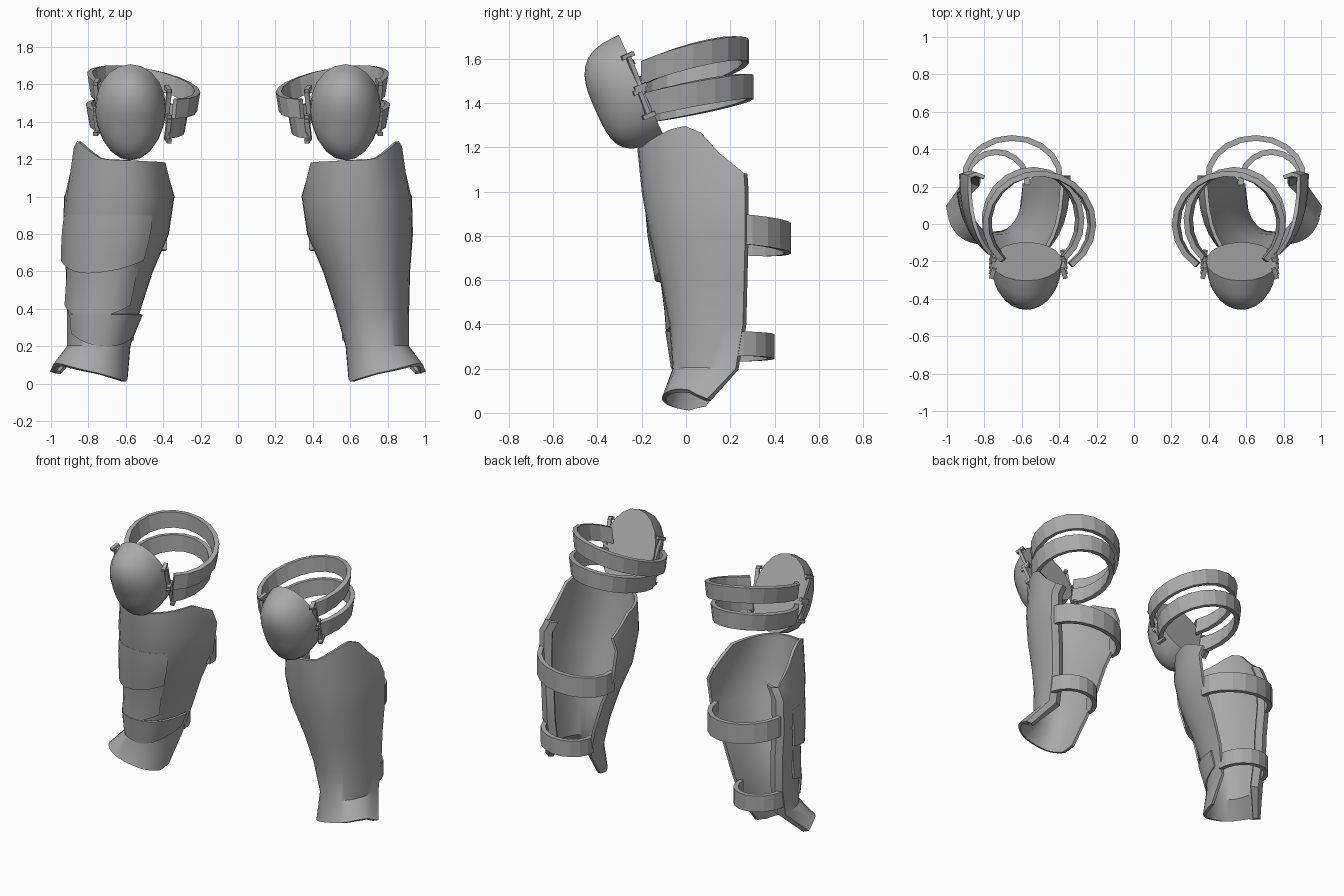
import bpy, bmesh, math
from mathutils import Vector

if "Cube" in bpy.data.objects:
    bpy.data.objects.remove(bpy.data.objects["Cube"])

grey = bpy.data.materials.new("steel_grey")
grey.diffuse_color = (0.4, 0.4, 0.4, 1)
grey.use_nodes = True
grey.node_tree.nodes["Principled BSDF"].inputs["Base Color"].default_value = grey.diffuse_color


def shell(name, rows, thick, side, angle=35, solid=False):
    """Sheet through rows of points, mirrored by side; thickened or closed."""
    n = len(rows[0])
    verts = [(p[0] * side, p[1], p[2]) for r in rows for p in r]
    faces = []
    for i in range(len(rows) - 1):
        for j in range(n if solid else n - 1):
            k = (j + 1) % n
            faces.append((i * n + j, i * n + k, (i + 1) * n + k, (i + 1) * n + j))
    if solid:  # cap the first and last rings
        faces.append(tuple(reversed(range(n))))
        faces.append(tuple((len(rows) - 1) * n + j for j in range(n)))
    me = bpy.data.meshes.new(name)
    me.from_pydata(verts, [], faces)
    me.materials.append(grey)
    if solid:
        bm = bmesh.new()
        bm.from_mesh(me)
        bmesh.ops.recalc_face_normals(bm, faces=bm.faces)
        bm.to_mesh(me)
        bm.free()
    ob = bpy.data.objects.new(name, me)
    bpy.context.collection.objects.link(ob)
    bpy.ops.object.select_all(action='DESELECT')
    ob.select_set(True)
    bpy.context.view_layer.objects.active = ob
    if not solid:
        m = ob.modifiers.new("thickness", 'SOLIDIFY')
        m.thickness, m.offset, m.use_even_offset = thick, 0, True
        bpy.ops.object.convert(target='MESH')
    bpy.ops.object.shade_smooth_by_angle(angle=math.radians(angle))
    return ob


def lerp_pairs(pairs, t):
    for (a, u), (b, v) in zip(pairs, pairs[1:]):
        if t <= b:
            return u + (v - u) * (t - a) / (b - a)
    return pairs[-1][1]


# Shin sections: z, inner x, outer x, front y, back y
SHIN = [(0.05, .60, .99, -.10, .09), (0.20, .585, .905, -.05, .215),
        (0.40, .53, .905, -.065, .25), (0.60, .465, .91, -.105, .255),
        (0.80, .38, .925, -.155, .26), (1.00, .35, .92, -.19, .26),
        (1.20, .385, .88, -.21, .255)]
# Rim heights running inner back -> front -> outer back
TOP = [(0, 1.08), (.1, 1.18), (.6, 1.20), (.82, 1.30), (.88, 1.28), (1, 1.08)]
BOTTOM = [(0, .03), (.12, .01), (.3, .03), (.6, .08), (.75, .10), (.88, .10), (1, .06)]
N = 18


def section(z):
    for a, b in zip(SHIN, SHIN[1:]):
        if z <= b[0] or b is SHIN[-1]:
            f = min(max((z - a[0]) / (b[0] - a[0]), 0), 1)
            return [p + (q - p) * f for p, q in zip(a, b)][1:]


def shin_point(z, t, out=0.0):
    xi, xo, yf, yb = section(z)
    xi, xo, yf = xi - out, xo + out, yf - out
    a = math.pi * t
    c, s = math.cos(a), math.sin(a)
    x = (xi + xo) / 2 - (xo - xi) / 2 * math.copysign(abs(c) ** .85, c)
    return [x, yb - (yb - yf) * max(s, 0) ** .85, z]


def shin_guard(side):
    rows = []
    for k, (z, *_) in enumerate(SHIN):
        row = []
        for j in range(N + 1):
            p = shin_point(z, j / N)
            if k == 0:
                p[2] = lerp_pairs(BOTTOM, j / N)
            if k == len(SHIN) - 1:
                p[2] = lerp_pairs(TOP, j / N)
            row.append(p)
        # rolled lip along the outer back edge
        x, y, zz = row[-1]
        w = .04 if k == 0 else .08
        row += [[x - w * .45, y + .012, zz], [x - w, y - .005, zz]]
        rows.append(row)
    shell("shin_guard", rows, .02, side)


def wrap_plate(name, side, top, low, t0, t1, out_top, out_low):
    """Layered plate lying over the shin with a pointed lower edge."""
    rows = []
    for k in range(4):
        f, row = k / 3, []
        for j in range(13):
            t = t0 + (t1 - t0) * j / 12
            dip = .07 * math.sin(math.pi * j / 12)
            z = top + (low - dip - top) * f
            row.append(shin_point(z, t, out_top + (out_low - out_top) * f))
        rows.append(row)
    shell(name, rows, .012, side)


def band(name, side, c, r, a0, a1, n, zfun, h, taper=0.0, thick=.03):
    """Curved strap following an ellipse arc; zfun gives its centre height."""
    rows = []
    for s in (-1, 1):
        row = []
        for j in range(n + 1):
            a = math.radians(a0 + (a1 - a0) * j / n)
            k = 1 + taper * s
            x, y = c[0] + r[0] * k * math.cos(a), c[1] + r[1] * math.sin(a)
            row.append((x, y, zfun(x, y) + s * h / 2))
        rows.append(row)
    shell(name, rows, thick, side, 15)


def knee_cap(side):
    """Solid boxy dome on a tilted oval back."""
    c = Vector((.575, -.20, 1.475))
    u, v = Vector((1, 0, 0)), Vector((0, -.406, .914))
    n = Vector((0, -.914, -.406))
    rows = []
    for k in range(9):
        r = math.sin(math.pi / 2 * (1 - k / 8.5))
        row = []
        for j in range(20):
            a = 2 * math.pi * j / 20
            s = math.sin(a)
            e = 2.2 + (.7 if s > 0 else 1.5) * s * s
            d = .235 * (1 - r ** e) ** (1 / e)
            row.append(c + u * .19 * r * math.cos(a) + v * .255 * r * s + n * d)
        rows.append(row)
    shell("knee_cap", rows, 0, side, 60, solid=True)


def clip(side, x, y, z, h, lean):
    """Small upright clip with a flange at each end."""
    for dz, w, hh in ((0, .02, h), (h / 2, .06, .02), (-h / 2, .06, .02)):
        bpy.ops.mesh.primitive_cube_add(
            size=1, location=(side * x, y - dz * .4, z + dz),
            rotation=(math.radians(22), 0, side * lean))
        ob = bpy.context.object
        ob.name = "strap_clip"
        ob.scale = (.025, w, hh)
        ob.data.materials.append(grey)


for side in (1, -1):
    shin_guard(side)
    knee_cap(side)
    # Knee straps, tilted up to the back and outwards
    band("upper_knee_strap", side, (.505, 0), (.28, .27), -46, 234, 16,
         lambda x, y: 1.56 + .28 * y + .17 * (x - .51), .105, .03)
    band("lower_knee_strap", side, (.54, .02), (.25, .27), -46, 229, 16,
         lambda x, y: 1.415 + .2 * y + .08 * (x - .54), .11, .04)
    # Calf straps across the open back
    band("upper_calf_strap", side, (.65, .25), (.255, .21), -6, 184, 10,
         lambda x, y: .805 + .10 * (x - .645) - .08 * (y - .25), .135)
    band("lower_calf_strap", side, (.735, .22), (.165, .165), -6, 184, 10,
         lambda x, y: .30 + .08 * (x - .735), .11)
    # Clips joining knee straps to the cap
    for x, lean in ((.755, .3), (.375, -.3)):
        clip(side, x, -.235, 1.525 + .1 * (x - .57), .14, lean)
        clip(side, x, -.19, 1.38 + .1 * (x - .57), .11, lean)

# Layered plates on one shin only
wrap_plate("upper_wrap_plate", -1, .90, .66, .30, .95, .005, .03)
wrap_plate("middle_wrap_plate", -1, .66, .42, .30, .92, .0, .022)
wrap_plate("ankle_wrap_plate", -1, .37, .27, .05, .80, .025, .012)
